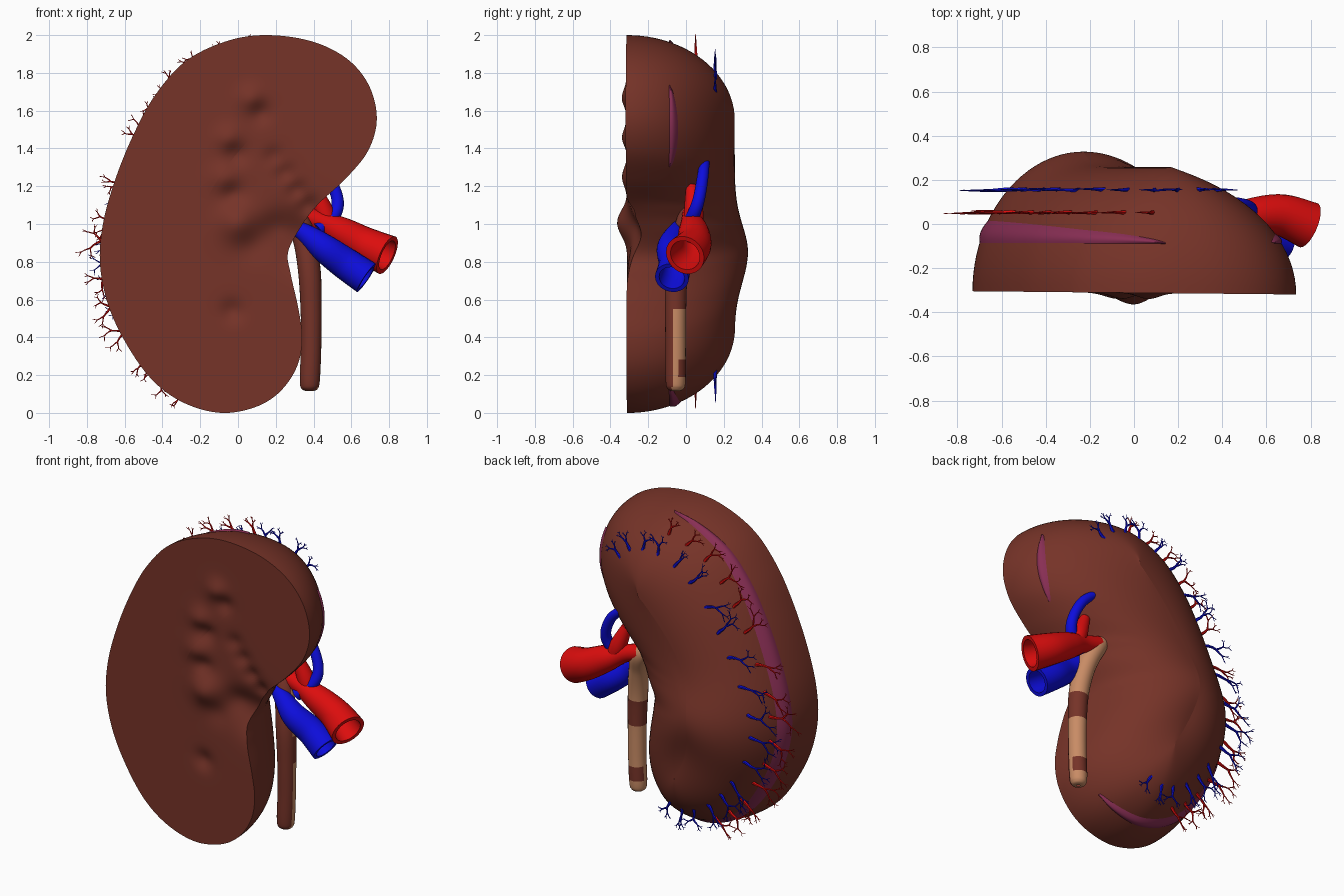
import bpy, bmesh, math, random
from mathutils import Vector

if "Cube" in bpy.data.objects:
    bpy.data.objects.remove(bpy.data.objects["Cube"])

random.seed(4)
SUB = 8


def material(name, col):
    m = bpy.data.materials.new(name)
    m.diffuse_color = (*col, 1)
    m.use_nodes = True
    m.node_tree.nodes["Principled BSDF"].inputs["Base Color"].default_value = m.diffuse_color
    return m


BROWN = material("kidney brown", (0.18, 0.033, 0.021))
RED = material("artery red", (0.72, 0.004, 0.004))
BLUE = material("vein blue", (0.004, 0.004, 0.72))
PINK = material("medulla pink", (0.25, 0.028, 0.09))
TAN = material("ureter tan", (0.58, 0.26, 0.13))


def finish(bm, name, *mats, angle=50):
    bmesh.ops.recalc_face_normals(bm, faces=bm.faces)
    me = bpy.data.meshes.new(name)
    bm.to_mesh(me)
    bm.free()
    for m in mats:
        me.materials.append(m)
    me.shade_smooth()
    me.set_sharp_from_angle(angle=math.radians(angle))
    ob = bpy.data.objects.new(name, me)
    bpy.context.collection.objects.link(ob)
    return ob


def spline(pts, n, closed=False):
    """Catmull-Rom through points of any dimension."""
    out, c = [], len(pts)
    get = (lambda i: pts[i % c]) if closed else (lambda i: pts[max(0, min(c - 1, i))])
    for i in range(c if closed else c - 1):
        a, b, d, e = (get(i + j) for j in (-1, 0, 1, 2))
        for s in range(n):
            t = s / n
            out.append(tuple(0.5 * (2 * q + (r - p) * t + (2 * p - 5 * q + 4 * r - w) * t * t
                                    + (3 * q - p - 3 * r + w) * t ** 3)
                             for p, q, r, w in zip(a, b, d, e)))
    if not closed:
        out.append(tuple(pts[-1]))
    return out


def bridge(bm, rings, closed=True):
    for a, b in zip(rings, rings[1:]):
        for i in range(len(a) if closed else len(a) - 1):
            j = (i + 1) % len(a)
            bm.faces.new((a[i], a[j], b[j], b[i]))


def tube(bm, path, sides, lip=0):
    """Tube along (x, y, z, radius) points; lip > 0 gives an open end with a wall."""
    P = [Vector(p[:3]) for p in path]
    secs = []
    for i, p in enumerate(P):
        t = (P[min(i + 1, len(P) - 1)] - P[max(i - 1, 0)]).normalized()
        u = t.cross(Vector((0, 1, 0))).normalized()
        secs.append((p, u, t.cross(u), path[i][3]))
    if lip:
        secs += [(p, u, v, r - lip) for p, u, v, r in secs[:-len(secs) // 2:-1]]
    rings = [[bm.verts.new(p + r * (u * math.cos(a) + v * math.sin(a)))
              for a in (2 * math.pi * k / sides for k in range(sides))]
             for p, u, v, r in secs]
    bridge(bm, rings)
    bm.faces.new(rings[-1])


# kidney outline (x, z), clockwise from the top
OUT = spline([(.14, 2.0), (.38, 1.97), (.57, 1.88), (.69, 1.74), (.735, 1.56), (.69, 1.39),
              (.57, 1.24), (.42, 1.10), (.33, .98), (.265, .85), (.28, .73), (.32, .55),
              (.34, .39), (.31, .24), (.22, .11), (.09, .03), (-.09, 0), (-.28, .05),
              (-.44, .16), (-.57, .33), (-.68, .55), (-.73, .78), (-.715, 1.0), (-.65, 1.235),
              (-.555, 1.47), (-.44, 1.68), (-.28, 1.86), (-.07, 1.965)], SUB, True)
N = len(OUT)

# lumps (negative) and hollows (positive) of the cut face: x, z, radius, amount
BUMPS = [(.07, 1.66, .07, -.03), (-.05, 1.45, .07, -.03), (-.07, 1.24, .08, -.03),
         (.0, 1.0, .10, -.055), (.12, 1.59, .06, .025), (-.01, 1.37, .06, .025),
         (-.03, 1.16, .06, .025), (.07, .89, .09, .02), (-.03, .54, .06, .025),
         (.34, .93, .14, .08), (.19, .98, .08, .03), (.19, 1.36, .05, .02),
         (.25, 1.27, .05, .025), (.31, 1.18, .05, .03), (.37, 1.10, .05, .03)]


def front_y(x, z):
    return -.312 - .01 * x + sum(
        a * math.exp(-((x - bx) ** 2 + (z - bz) ** 2) / r ** 2) for bx, bz, r, a in BUMPS)


def spine(i):
    z = 1 + (OUT[i % N][1] - 1) * .55
    return .81 * (z - 1) ** 2 + .245 * (z - 1) - .21, z


def plan(i, r):
    (sx, sz), (x, z) = spine(i), OUT[i % N]
    return sx + (x - sx) * r, sz + (z - sz) * r


def crest(i):
    return .258 + .07 * math.exp(-((spine(i)[1] - .85) / .2) ** 2)


def dome(i, r):
    x, z = plan(i, r)
    b = front_y(*OUT[i % N])
    return Vector((x, b + (crest(i) - b) * math.sqrt(max(0, 1 - r * r)), z))


def r_at(i, y):
    b = front_y(*OUT[i % N])
    return math.sqrt(max(0, 1 - ((y - b) / (crest(i) - b)) ** 2))


# kidney body: domed back, lumpy cut front
bm = bmesh.new()
rings = [[bm.verts.new(dome(i, math.sin(k / 24 * math.pi / 2))) for i in range(N)]
         for k in range(25)]
for k in range(31, -1, -1):
    ring = []
    for i in range(N):
        x, z = plan(i, k / 32)
        ring.append(bm.verts.new((x, front_y(x, z), z)))
    rings.append(ring)
bridge(bm, rings)
finish(bm, "kidney_body", BROWN)


# medulla crescents showing through the side
def crescent(name, k0, k1, width):
    bm = bmesh.new()
    i0, i1 = int(k0 * SUB), int(k1 * SUB)
    rows = []
    for i in range(i0, i1 + 1):
        w = width * math.sin(math.pi * (i - i0 + .3) / (i1 - i0 + .6)) ** .6
        row = []
        for j in range(9):
            y = -.09 + w * j / 8
            p = dome(i, r_at(i, y))
            sx, sz = spine(i)
            d = Vector((p.x - sx, 0, p.z - sz)).normalized()
            row.append(bm.verts.new(p + d * (.014 * math.sin(math.pi * j / 8) - .002)))
        rows.append(row)
    bridge(bm, rows, False)
    finish(bm, name, PINK)


crescent("medulla_outer", 14, 28, .11)
crescent("medulla_upper", 2.9, 5.6, .05)


# small surface vessel trees
def branch(bm, p, ang, length, rad, depth):
    path = [(*p, rad)]
    for s in range(3):
        ang += random.uniform(-.25, .25)
        p = p + Vector((math.cos(ang), random.uniform(-.08, .08), math.sin(ang))) * length / 3
        path.append((*p, rad * (1 - .13 * (s + 1))))
    tube(bm, path, 6)
    if depth:
        for side in (-1, 1):
            branch(bm, p, ang + side * random.uniform(.3, .75),
                   length * random.uniform(.5, .75), rad * .6, depth - 1)


def vessel_trees(name, mat, y, k0, k1, count):
    bm = bmesh.new()
    for t in range(count):
        i = round((k0 + (k1 - k0) * t / (count - 1)) * SUB)
        sx, sz = spine(i)
        p = dome(i, r_at(i, y) - .03)
        p.y = y
        size = .6 + .4 * max(0, -OUT[i % N][0] / .73)
        branch(bm, p, math.atan2(p.z - sz, p.x - sx) + random.uniform(-.2, .2),
               .1 * size, .011, 3)
    finish(bm, name, mat)


vessel_trees("small_arteries", RED, .052, 17, 27.6, 15)
vessel_trees("small_veins", BLUE, .155, 15, 30, 19)


# large vessels at the hilum
def vessel(name, mat, pts, lip=0):
    bm = bmesh.new()
    tube(bm, spline(pts, 6), 24, lip)
    return finish(bm, name, mat)


vessel("renal_artery", RED, [(.30, .03, 1.06, .05), (.42, .03, 1.02, .055), (.54, .04, .96, .08),
                             (.67, .04, .89, .095), (.79, -.005, .835, .108)], .025)
vessel("artery_branch", RED, [(.48, .04, 1.0, .05), (.45, .04, 1.08, .05), (.40, .03, 1.2, .03)])
vessel("renal_vein", BLUE, [(.28, -.03, 1.0, .03), (.37, -.06, .94, .055), (.46, -.08, .87, .075),
                            (.57, -.06, .79, .085), (.68, -.075, .715, .09)], .022)
vessel("vein_branch", BLUE, [(.38, .10, 1.34, .025), (.47, .09, 1.26, .03), (.525, .07, 1.14, .032),
                             (.51, .04, 1.05, .035), (.42, .0, .97, .04)])

# ureter and renal pelvis, brown at the front and in patches
ureter = vessel("ureter", TAN, [(.38, -.055, .115, .01), (.38, -.055, .125, .04),
                                (.38, -.055, .17, .053), (.387, -.055, .35, .054),
                                (.387, -.055, .55, .056), (.378, -.05, .75, .06),
                                (.35, -.02, .92, .06), (.30, .02, 1.05, .06), (.18, .0, 1.12, .03)])
ureter.data.materials.append(BROWN)
for f in ureter.data.polygons:
    patch = .56 < f.center.z < .72 or (.2 < f.center.z < .27 and f.normal.y > .3)
    if f.normal.y < -.35 or patch:
        f.material_index = 1
